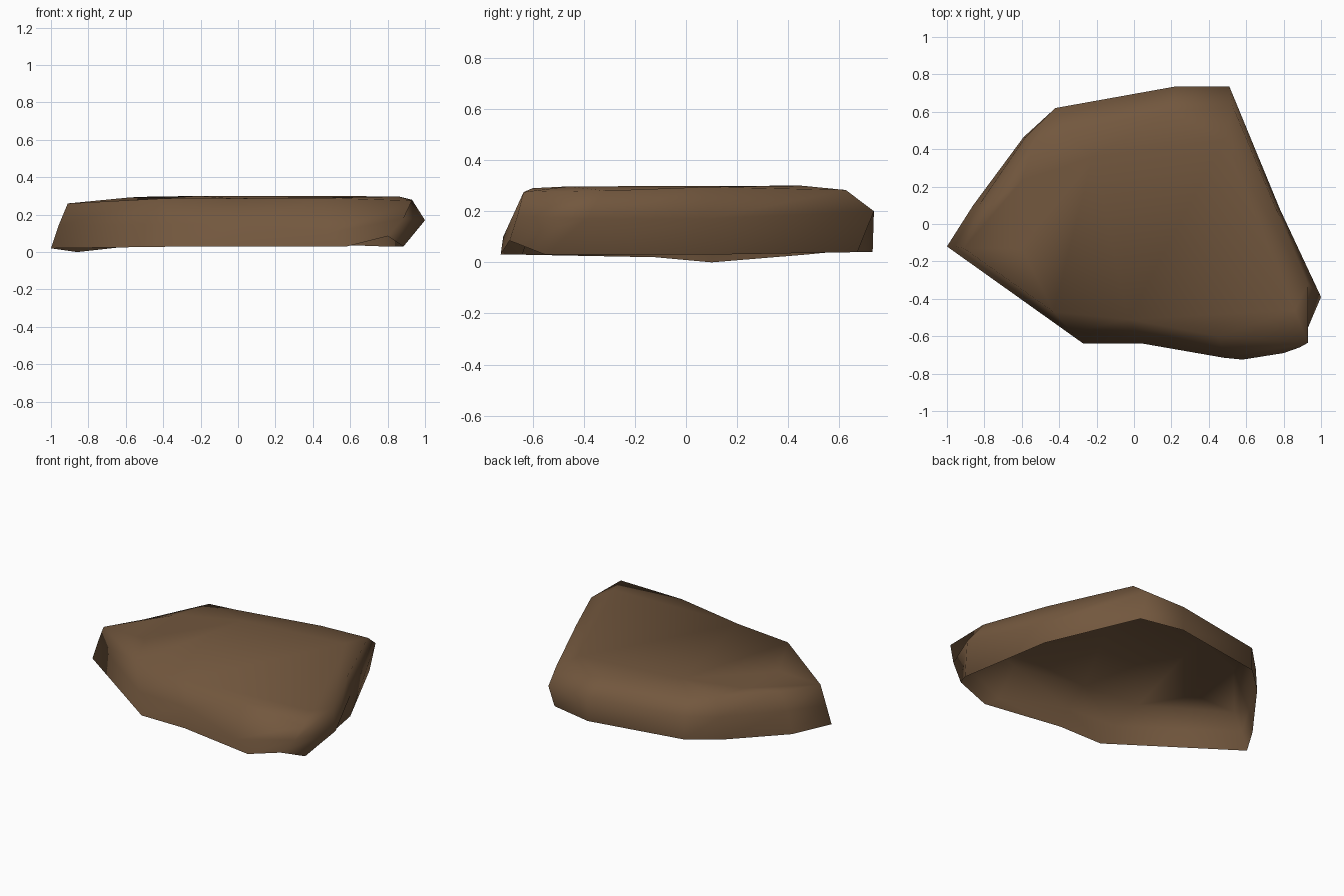
import bpy, bmesh

if "Cube" in bpy.data.objects:
    bpy.data.objects.remove(bpy.data.objects["Cube"])

# One earthy brown for the whole slab
brown = bpy.data.materials.new("earth_brown")
brown.diffuse_color = (0.17, 0.096, 0.048, 1)
brown.use_nodes = True
brown.node_tree.nodes["Principled BSDF"].inputs["Base Color"].default_value = brown.diffuse_color

# Three matching contours, clockwise from the left tip: ground rim, widest girth, shoulder
rim = [(-1, -.12, .02), (-.86, .10, 0), (-.59, .465, .03), (-.42, .62, .045),
       (.22, .73, .04), (.51, .67, .04), (.78, .08, .03), (.885, -.55, .03),
       (.80, -.69, .085), (.58, -.725, .03), (.05, -.64, .03), (-.27, -.64, .03)]
girth = [(-.96, -.12, .14), (-.83, .10, .15), (-.58, .465, .18), (-.42, .62, .20),
         (.22, .735, .20), (.51, .735, .20), (.78, .08, .17), (1, -.39, .17),
         (.885, -.66, .18), (.48, -.715, .10), (.03, -.60, .15), (-.33, -.58, .15)]
shoulder = [(-.91, -.13, .26), (-.77, .10, .26), (-.53, .45, .295), (-.37, .50, .28),
            (.20, .60, .285), (.53, .625, .283), (.76, .08, .295), (.93, -.32, .28),
            (.93, -.635, .275), (.45, -.60, .29), (-.03, -.51, .287), (-.43, -.47, .285)]
# Inner points of the top: plateau corners, left ridge, left hollow
plateau = dict(A=(-.22, .36, .30), B=(.48, .45, .30), C=(.86, -.46, .297),
               E=(-.60, .23, .29), F=(-.60, -.13, .265))

bm = bmesh.new()
loops = [[bm.verts.new(p) for p in ring] for ring in (rim, girth, shoulder)]
n = len(rim)

# Side walls; the underside stays open
for low, high in zip(loops, loops[1:]):
    for i in range(n):
        j = (i + 1) % n
        bm.faces.new((low[j], low[i], high[i], high[j]))

# Top surface: numbers are shoulder points, letters are plateau points
v = {str(i): p for i, p in enumerate(loops[2])}
v.update({k: bm.verts.new(p) for k, p in plateau.items()})
for face in ("A 11 10 B", "10 9 C B", "9 8 C", "8 7 C", "7 6 B C", "6 5 B", "5 4 B",
             "4 3 A B", "3 2 A", "2 E A", "2 1 E", "1 0 E", "0 F E", "0 11 F",
             "F 11 A", "F A E"):
    bm.faces.new([v[k] for k in face.split()])

bmesh.ops.recalc_face_normals(bm, faces=bm.faces)
# Make sure the plateau points upward
bm.normal_update()
if sum(f.normal.z * f.calc_area() for f in bm.faces) < 0:
    bmesh.ops.reverse_faces(bm, faces=bm.faces)
for f in bm.faces:
    f.smooth = True

mesh = bpy.data.meshes.new("flat_rock")
bm.to_mesh(mesh)
bm.free()
mesh.materials.append(brown)
bpy.context.collection.objects.link(bpy.data.objects.new("flat_rock", mesh))
